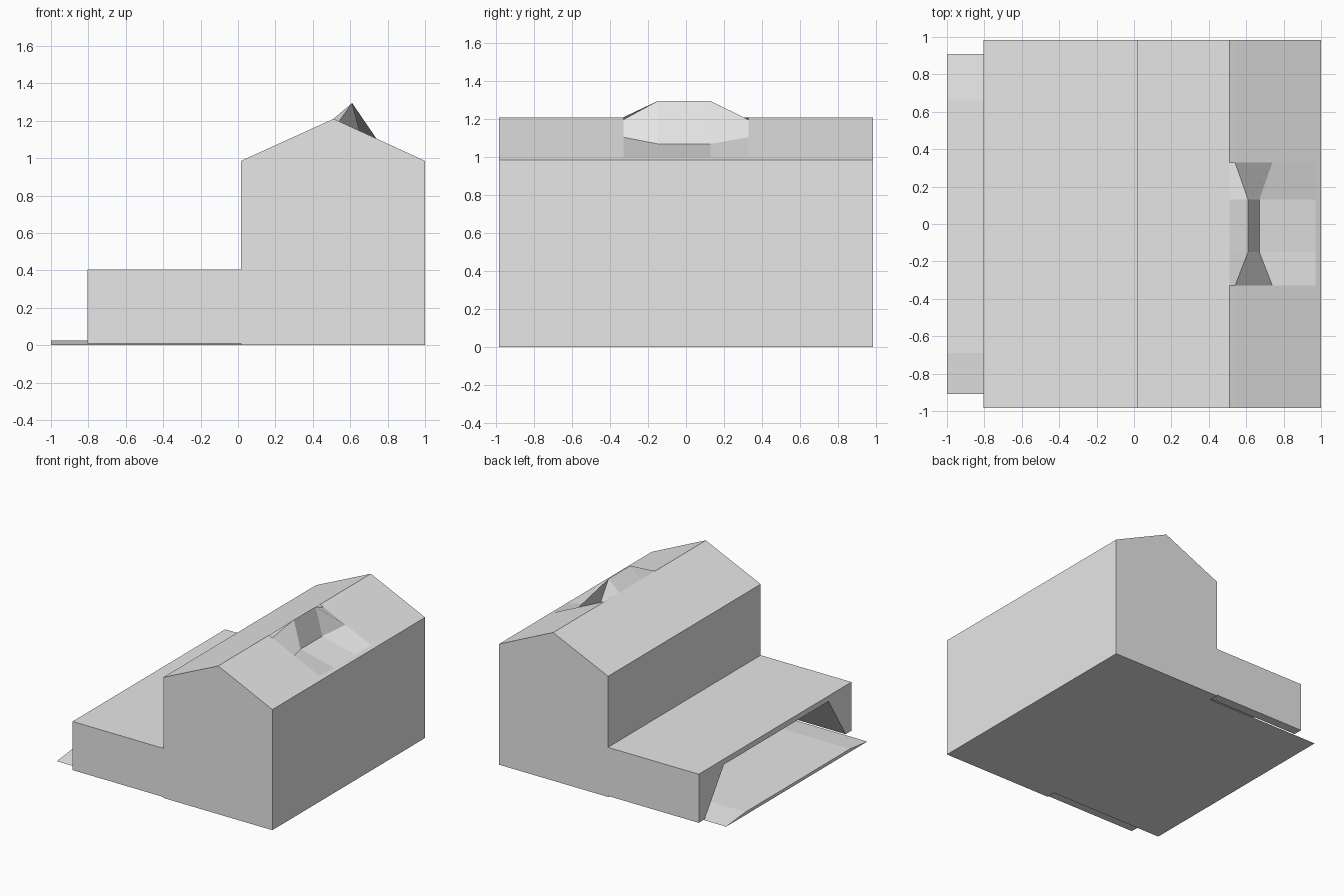
import bpy, bmesh

if "Cube" in bpy.data.objects:
    bpy.data.objects.remove(bpy.data.objects["Cube"])

grey = bpy.data.materials.new("light grey")
grey.diffuse_color = (0.8, 0.8, 0.8, 1)
grey.use_nodes = True
grey.node_tree.nodes["Principled BSDF"].inputs["Base Color"].default_value = grey.diffuse_color


def loft(name, sections):
    """Skin a list of closed sections (equal point counts) and cap both ends."""
    bm = bmesh.new()
    rings = [[bm.verts.new(p) for p in s] for s in sections]
    n = len(rings[0])
    for a, b in zip(rings, rings[1:]):
        for i in range(n):
            j = (i + 1) % n
            bm.faces.new((a[i], a[j], b[j], b[i]))
    bm.faces.new(rings[0])
    bm.faces.new(rings[-1])
    bmesh.ops.recalc_face_normals(bm, faces=bm.faces)
    mesh = bpy.data.meshes.new(name)
    bm.to_mesh(mesh)
    bm.free()
    mesh.materials.append(grey)
    obj = bpy.data.objects.new(name, mesh)
    bpy.context.collection.objects.link(obj)
    return obj


# Tall gabled hall: lofted along y, the middle stations raise the roof dormer
# and sink the sloped floor in front of it
def hall_section(y, raised):
    if raised:
        slope = [(0.61, 1.295), (0.67, 1.07)]
    else:
        slope = [(0.54, 1.197), (0.74, 1.105)]
    pts = [(0.015, 0), (0.015, 0.985), (0.51, 1.21), *slope,
           (0.97, 0.999), (1, 0.985), (1, 0)]
    return [(x, y, z) for x, z in pts]


stations = [(-0.985, False), (-0.33, False), (-0.15, True),
            (0.13, True), (0.33, False), (0.985, False)]
loft("gabled_hall", [hall_section(y, r) for y, r in stations])

# Low wing with a wide, splayed opening running back to the hall
arch = [(-0.985, 0.008), (-0.985, 0.405), (0.985, 0.405), (0.985, 0.008),
        (0.91, 0.008), (0.66, 0.36), (-0.69, 0.36), (-0.91, 0.008)]
loft("low_wing", [[(x, y, z) for y, z in arch] for x in (-0.805, 0.015)])

# Thin floor that runs out of the opening as a ramp, tapered at its sides
floor = [(-0.91, 0), (-0.69, 0.025), (0.66, 0.025), (0.91, 0)]
loft("entry_ramp", [[(x, y, z) for y, z in floor] for x in (-1, 0.015)])
